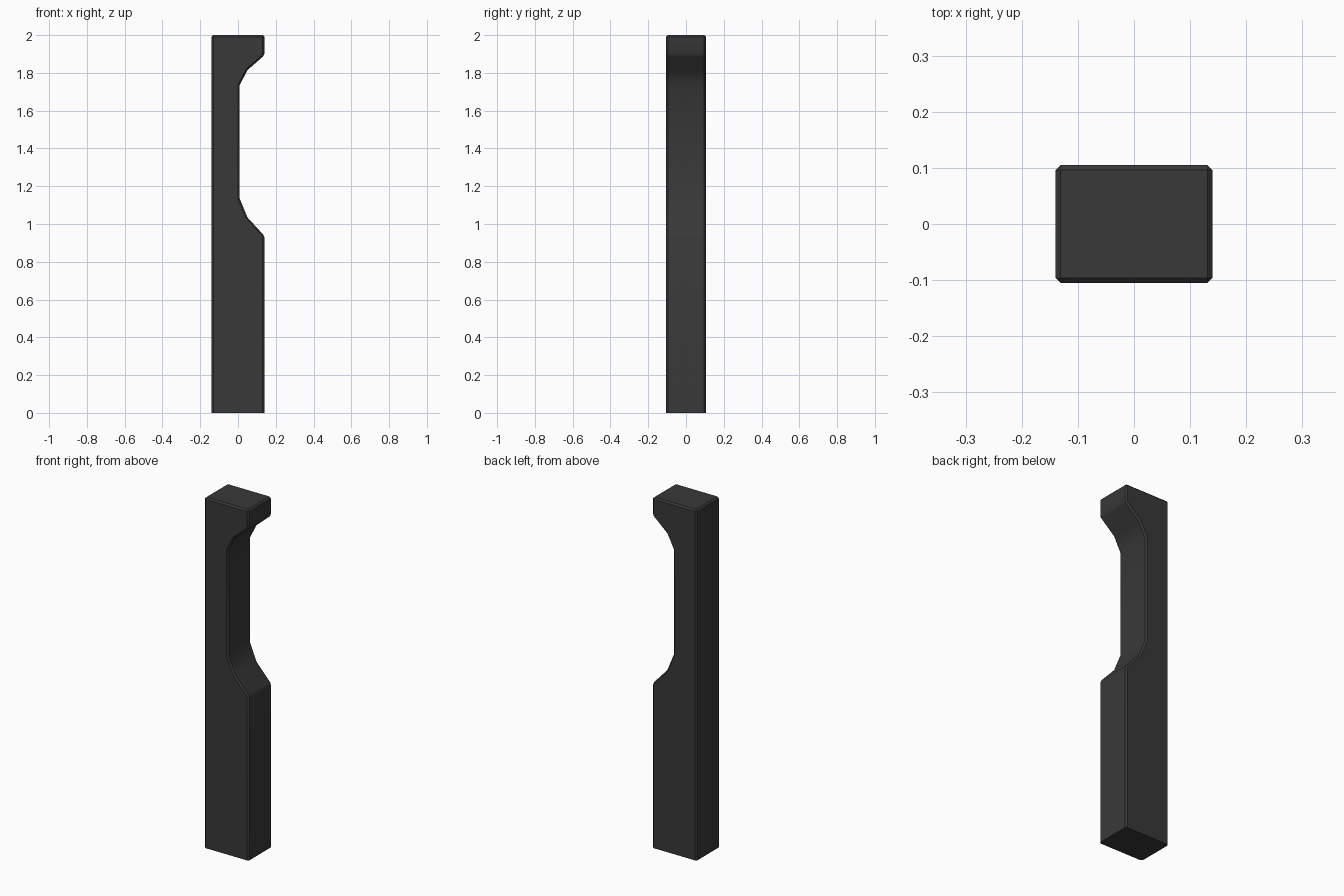
import bpy, bmesh, math

if "Cube" in bpy.data.objects:
    bpy.data.objects.remove(bpy.data.objects["Cube"])

HALF_DEPTH = 0.105

# Side profile (x, z) of the post with its notch
profile = [(-0.14, 0), (0.14, 0), (0.14, 0.937), (0.05, 1.035), (0.009, 1.135),
           (0.009, 1.735), (0.05, 1.815), (0.14, 1.893), (0.14, 2), (-0.14, 2)]

# Extrude the profile through the depth
bm = bmesh.new()
face = bm.faces.new([bm.verts.new((x, -HALF_DEPTH, z)) for x, z in profile])
ext = bmesh.ops.extrude_face_region(bm, geom=[face])
verts = [v for v in ext["geom"] if isinstance(v, bmesh.types.BMVert)]
bmesh.ops.translate(bm, verts=verts, vec=(0, 2 * HALF_DEPTH, 0))
bmesh.ops.recalc_face_normals(bm, faces=bm.faces)

# Chamfer every hard edge except those on the ground
edges = [e for e in bm.edges
         if e.calc_face_angle(0) > math.radians(32)
         and not all(v.co.z < 1e-5 for v in e.verts)]
bmesh.ops.bevel(bm, geom=edges, offset=0.009, segments=1, affect='EDGES')

mesh = bpy.data.meshes.new("notched_post")
bm.to_mesh(mesh)
bm.free()
post = bpy.data.objects.new("notched_post", mesh)
bpy.context.collection.objects.link(post)

# Dark finish
mat = bpy.data.materials.new("dark_grey")
mat.diffuse_color = (0.04, 0.04, 0.04, 1)
mat.use_nodes = True
mat.node_tree.nodes["Principled BSDF"].inputs["Base Color"].default_value = mat.diffuse_color
mesh.materials.append(mat)

# Smooth notch curve, crisp chamfers
bpy.context.view_layer.objects.active = post
post.select_set(True)
bpy.ops.object.shade_smooth_by_angle(angle=math.radians(32))
